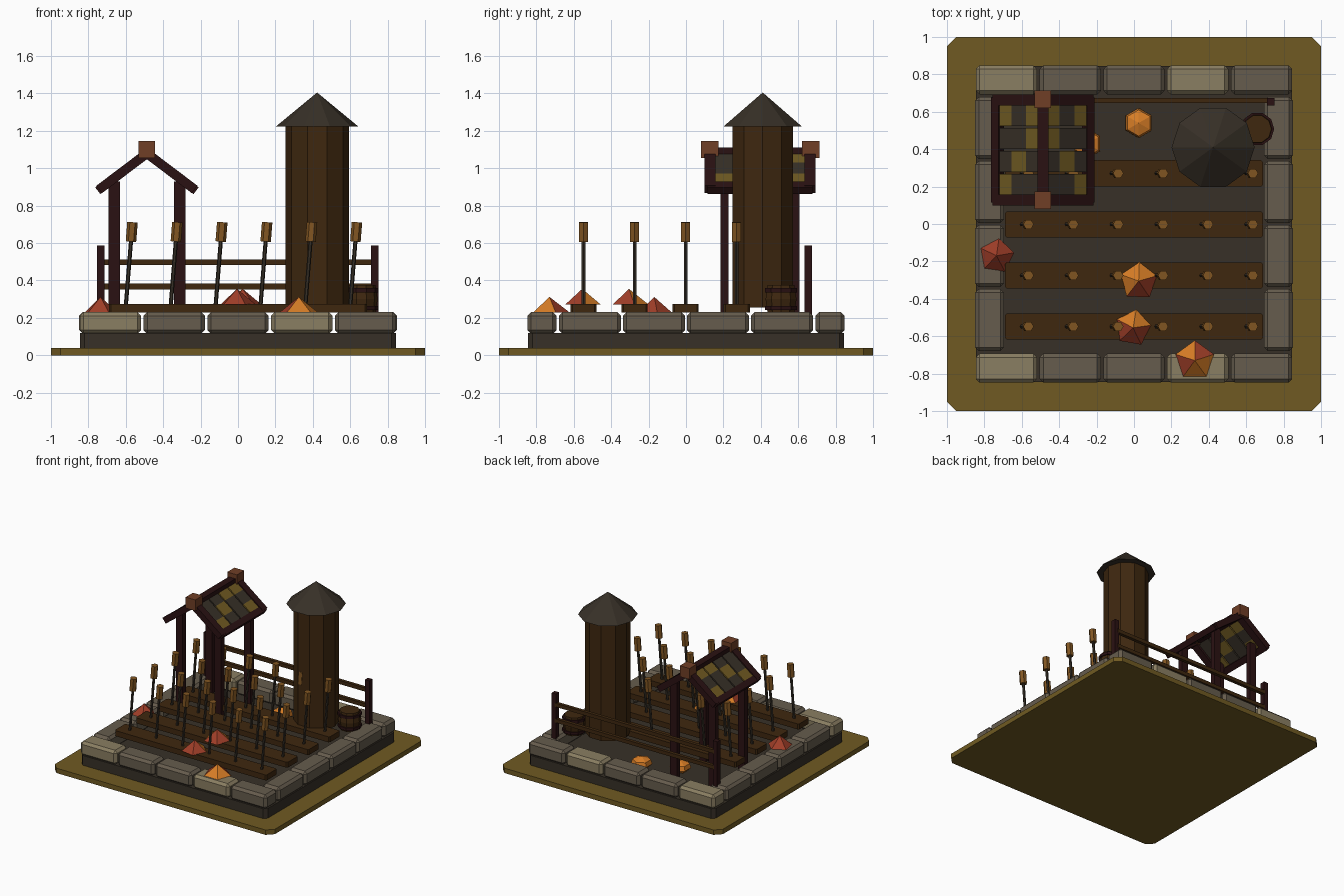
import bpy, bmesh, math
from mathutils import Vector, Matrix

if "Cube" in bpy.data.objects:
    bpy.data.objects.remove(bpy.data.objects["Cube"])


def mat(name, r, g, b):
    lin = [((c / 255 + 0.055) / 1.055) ** 2.4 if c > 10 else c / 255 / 12.92 for c in (r, g, b)]
    m = bpy.data.materials.new(name)
    m.diffuse_color = (*lin, 1)
    m.use_nodes = True
    m.node_tree.nodes["Principled BSDF"].inputs["Base Color"].default_value = m.diffuse_color
    return m


OLIVE = mat("dry_grass", 112, 90, 34)
STONE = mat("grey_stone", 102, 92, 77)
PALE = mat("pale_stone", 138, 126, 98)
EARTH = mat("dark_earth", 55, 48, 39)
BEAM = mat("dark_red_timber", 42, 17, 18)
WOOD = mat("brown_wood", 62, 39, 15)
RUST = mat("rust_cap", 112, 62, 38)
ORANGE = mat("orange", 215, 125, 38)
RED = mat("leaf_red", 160, 62, 40)
GRAIN = mat("grain", 130, 86, 34)


def finish(name, bm, mats):
    bmesh.ops.recalc_face_normals(bm, faces=bm.faces)
    me = bpy.data.meshes.new(name)
    bm.to_mesh(me)
    bm.free()
    for m in mats:
        me.materials.append(m)
    ob = bpy.data.objects.new(name, me)
    bpy.context.collection.objects.link(ob)
    return ob


def box(name, center, size, m, bevel=0, tilt=0, upright=False):
    """Box, optionally bevelled (all or only upright edges) and tilted about y."""
    bm = bmesh.new()
    bmesh.ops.create_cube(bm, size=1)
    bmesh.ops.scale(bm, vec=size, verts=bm.verts)
    if bevel:
        edges = [e for e in bm.edges
                 if not upright or abs(e.verts[0].co.z - e.verts[1].co.z) > 1e-4]
        bmesh.ops.bevel(bm, geom=edges, offset=bevel, segments=1, affect='EDGES')
    bmesh.ops.transform(bm, verts=bm.verts,
                        matrix=Matrix.Translation(center) @ Matrix.Rotation(tilt, 4, 'Y'))
    return finish(name, bm, [m])


def lathe(name, base, axis, profile, n, mats, start=0.0, rule=None):
    """Stack of n-sided rings (radius, height) along axis; radius 0 makes a point."""
    bm = bmesh.new()
    rot = Vector((0, 0, 1)).rotation_difference(Vector(axis))
    rings = []
    for r, h in profile:
        pts = [(0, 0, h)] if r == 0 else [
            (r * math.cos(start + math.tau * k / n), r * math.sin(start + math.tau * k / n), h)
            for k in range(n)]
        rings.append([bm.verts.new(rot @ Vector(p) + Vector(base)) for p in pts])
    for a, b in zip(rings, rings[1:]):
        for k in range(n):
            j = (k + 1) % n
            vs = []
            for v in (a[k % len(a)], a[j % len(a)], b[j % len(b)], b[k % len(b)]):
                if v not in vs:
                    vs.append(v)
            f = bm.faces.new(vs)
            if rule:
                f.material_index = rule[k]
    for ring in (rings[0], rings[-1]):
        if len(ring) > 2:
            bm.faces.new(ring)
    return finish(name, bm, mats)


# ground slab and earth floor
box("ground_slab", (0, 0, 0.02), (2, 2, 0.04), OLIVE, 0.05, upright=True)
box("earth_floor", (0, 0, 0.08), (1.69, 1.69, 0.08), EARTH, 0.025, upright=True)

# stone border
for s in (-1, 1):
    for i in range(5):
        box("border_stone", ((i - 2) * 0.341, s * 0.77, 0.173), (0.328, 0.155, 0.116),
            PALE if i in (0, 3) else STONE, 0.02)
    for i in range(4):
        box("side_stone", (s * 0.772, (i - 1.5) * 0.342, 0.173), (0.155, 0.332, 0.116), STONE, 0.02)

# planted beds with leaning grain stalks
for row in range(4):
    y = -0.548 + row * 0.273
    box("planting_bed", (0, y, 0.252), (1.38, 0.14, 0.045), WOOD, 0.01, upright=True)
    for i in range(6):
        x = -0.6 + i * 0.24
        lean = Vector((0.028, 0, 0.35)).normalized()
        foot = Vector((x, y, 0.262))
        lathe("stalk", foot, lean, [(0.011, 0), (0.011, 0.36)], 6, [EARTH])
        lathe("grain_head", foot + lean * 0.347, lean, [(0.028, 0), (0.028, 0.104)], 6, [GRAIN])

# silo
lathe("silo_wall", (0.423, 0.41, 0), (0, 0, 1), [(0.17, 0.255), (0.17, 1.23)], 10, [WOOD])
lathe("silo_roof", (0.423, 0.41, 0), (0, 0, 1), [(0.222, 1.222), (0, 1.405)], 10, [EARTH])

# barrel with hoops
lathe("barrel", (0.66, 0.508, 0), (0, 0, 1),
      [(0.075, 0.225), (0.087, 0.3), (0.075, 0.375)], 10, [WOOD])
for z in (0.252, 0.348):
    lathe("barrel_hoop", (0.66, 0.508, z - 0.011), (0, 0, 1), [(0.09, 0), (0.09, 0.022)], 10, [BEAM])

# back fence
for x in (-0.735, 0.73):
    box("fence_post", (x, 0.653, 0.4), (0.04, 0.04, 0.375), BEAM)
for z in (0.497, 0.368):
    box("fence_rail", (0, 0.66, z), (1.45, 0.028, 0.03), WOOD)

# open shelter: posts, gable beams, ridge, caps
CX, CY, RISE = -0.487, 0.396, math.atan2(0.185, 0.245)
for sx in (-1, 1):
    for sy in (-1, 1):
        box("shelter_post", (CX + sx * 0.175, CY + sy * 0.19, 0.535), (0.06, 0.043, 0.79), BEAM)
        box("gable_beam", (CX + sx * 0.125, CY + sy * 0.267, 0.985),
            (0.325, 0.06, 0.05), BEAM, tilt=sx * RISE)
    box("eave_beam", (CX + sx * 0.243, CY, 0.895), (0.05, 0.56, 0.045), BEAM, tilt=sx * RISE)
for sy in (-1, 1):
    box("ridge_cap", (CX, CY + sy * 0.27, 1.1), (0.088, 0.094, 0.09), RUST)
box("ridge_beam", (CX, CY, 1.085), (0.06, 0.56, 0.05), BEAM)

# roof tiles in four slatted strips, two colours (rows front to back, ridge to eave)
PATTERN = ("ddo", "dod", "odd", "odo")
for sx in (-1, 1):
    for row, cells in enumerate(PATTERN):
        for col, c in enumerate(cells):
            d = 0.045 + col * 0.078
            box("roof_tile", (CX + sx * d, CY + (row - 1.5) * 0.123, 1.085 - d * 0.755),
                (0.1, 0.112, 0.022), OLIVE if c == "o" else EARTH, tilt=sx * RISE)

# pumpkins on the earth floor
for x, y in ((0.025, 0.54), (-0.25, 0.43)):
    lathe("pumpkin", (x, y, 0.12), (0, 0, 1),
          [(0.045, 0), (0.08, 0.03), (0.07, 0.065), (0, 0.09)], 6, [ORANGE], math.radians(30))

# five-sided leaf piles, 0 = orange and 1 = red for each face
for x, y, z, start, r, rule in (
        (-0.735, -0.17, 0.229, 10, 0.095, (1, 1, 1, 1, 1)),
        (0.025, -0.305, 0.272, 16, 0.104, (0, 0, 0, 1, 1)),
        (-0.005, -0.555, 0.272, 8, 0.1, (0, 0, 1, 1, 1)),
        (0.325, -0.73, 0.229, 18, 0.108, (1, 0, 1, 0, 0))):
    lathe("leaf_pile", (x, y, z), (0, 0, 1), [(r, 0), (0, 0.083)], 5,
          [ORANGE, RED], math.radians(start), rule)
